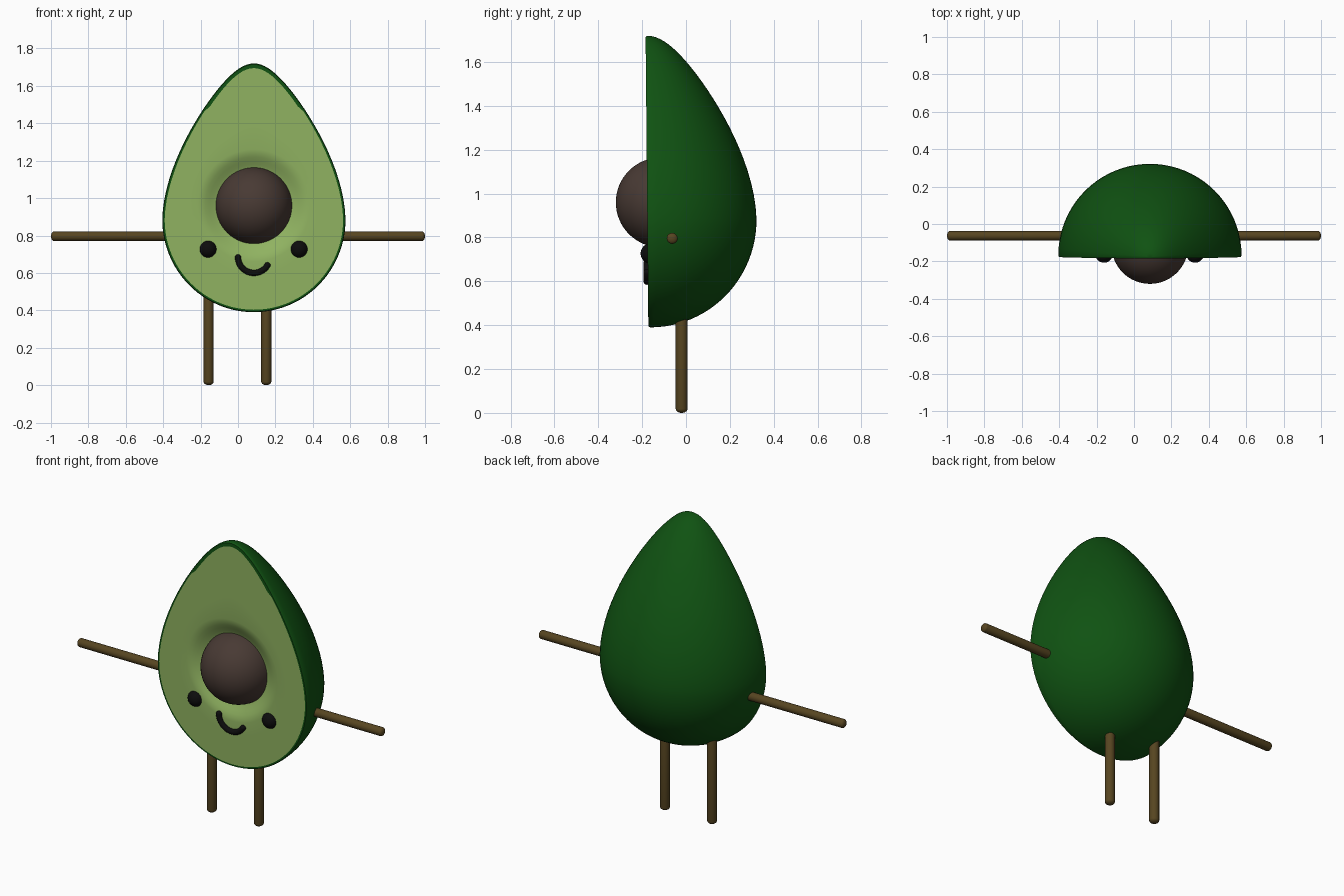
import bpy, bmesh, math
from mathutils import Vector

if "Cube" in bpy.data.objects:
    bpy.data.objects.remove(bpy.data.objects["Cube"])

CX = 0.085            # middle of the body
LOW, WIDE, TOP = 0.39, 0.885, 1.72
RADIUS = 0.49
SEED_Z = 0.96


def material(name, colour):
    m = bpy.data.materials.new(name)
    m.diffuse_color = (*colour, 1)
    m.use_nodes = True
    m.node_tree.nodes["Principled BSDF"].inputs["Base Color"].default_value = m.diffuse_color
    return m


SKIN = material("dark green skin", (0.005, 0.085, 0.006))
FLESH = material("light green flesh", (0.28, 0.45, 0.12))
SEED = material("brown seed", (0.065, 0.042, 0.034))
WOOD = material("olive brown limb", (0.095, 0.06, 0.015))
BLACK = material("black", (0.004, 0.004, 0.004))


def finish(name, bm, mats, angle=40):
    bmesh.ops.recalc_face_normals(bm, faces=bm.faces)
    me = bpy.data.meshes.new(name)
    bm.to_mesh(me)
    bm.free()
    ob = bpy.data.objects.new(name, me)
    bpy.context.collection.objects.link(ob)
    for m in mats:
        me.materials.append(m)
    smooth(ob, angle)
    return ob


def smooth(ob, angle):
    bpy.ops.object.select_all(action='DESELECT')
    ob.select_set(True)
    bpy.context.view_layer.objects.active = ob
    bpy.ops.object.shade_smooth_by_angle(angle=math.radians(angle))


def front_y(z):
    """The cut face leans forward very slightly."""
    return -0.178 - 0.0095 * (z - 1.05)


def egg(a):
    """Radius and height of the egg outline, a from -90 (bottom) to 90 (top) degrees."""
    s, c = math.sin(a), max(math.cos(a), 0)
    if s < 0:
        return RADIUS * c, WIDE + (WIDE - LOW) * s
    return RADIUS * c * (1 - 0.38 * s ** 1.6), WIDE + (TOP - WIDE) * s


# Body: half-turned egg with a narrow skin rim and a flesh face dented around the seed
def build_body():
    bm = bmesh.new()
    rows, turns = 48, 40
    prof = [egg(-math.pi / 2 + math.pi * i / rows) for i in range(1, rows)]
    bottom = bm.verts.new((CX, front_y(LOW) + 0.008, LOW))
    top = bm.verts.new((CX, front_y(TOP) + 0.008, TOP))
    cols = []
    for j in range(turns + 1):
        p = math.pi * j / turns
        cols.append([bm.verts.new((CX + r * math.cos(p),
                                   front_y(z) + 0.008 + r * math.sin(p), z)) for r, z in prof])
    for a, b in zip(cols, cols[1:]):
        bm.faces.new((bottom, a[0], b[0]))
        bm.faces.new((top, b[-1], a[-1]))
        for i in range(len(a) - 1):
            bm.faces.new((a[i], a[i + 1], b[i + 1], b[i]))

    loop = [bottom] + cols[0] + [top] + cols[-1][::-1]
    flat = [Vector((v.co.x - CX, v.co.z - SEED_Z)) for v in loop]

    def ring(points):
        out = []
        for q in points:
            t = min(max((0.30 - q.length) / 0.13, 0), 1)
            dent = 0.045 * t * t * (3 - 2 * t)
            z = SEED_Z + q.y
            out.append(bm.verts.new((CX + q.x, front_y(z) + dent, z)))
        return out

    def bridge(a, b, mat):
        for i in range(len(a)):
            k = (i + 1) % len(a)
            bm.faces.new((a[i], a[k], b[k], b[i])).material_index = mat

    lip = ring([q * 0.993 for q in flat])
    inner_pts = [q * (1 - 0.013 / q.length - (0.012 / q.length if q.y > 0.55 else 0))
                 for q in flat]
    inner = ring(inner_pts)
    bridge(loop, lip, 0)
    bridge(lip, inner, 0)
    prev = inner
    for f in (0.35, 0.7):
        nxt = ring([q.lerp(q.normalized() * 0.30, f) for q in inner_pts])
        bridge(prev, nxt, 1)
        prev = nxt
    for r in (0.30, 0.28, 0.26, 0.24, 0.22, 0.20, 0.18, 0.16):
        nxt = ring([q.normalized() * r for q in flat])
        bridge(prev, nxt, 1)
        prev = nxt
    bm.faces.new(prev).material_index = 1
    finish("body", bm, [SKIN, FLESH])


def ball(name, centre, r, mat, seg=48):
    bm = bmesh.new()
    bmesh.ops.create_uvsphere(bm, u_segments=seg, v_segments=seg // 2, radius=r)
    bmesh.ops.translate(bm, verts=bm.verts, vec=centre)
    finish(name, bm, [mat])


def tube(name, path, r, mat, cap):
    """Round bar along a path lying in one plane facing y, with rounded ends."""
    pts = [Vector(p) for p in path]
    rings = [(p, r) for p in pts]
    steps = 5

    def end(p, d):
        return [(p + d * cap * math.sin(a), r * math.cos(a))
                for a in (math.pi / 2 * k / steps for k in range(1, steps))] + \
               [(p + d * cap, r * 0.05)]

    head = end(pts[0], (pts[0] - pts[1]).normalized())[::-1]
    tail = end(pts[-1], (pts[-1] - pts[-2]).normalized())
    rings = head + rings + tail
    bm = bmesh.new()
    prev = None
    n = 20
    for i, (p, rad) in enumerate(rings):
        d = (rings[min(i + 1, len(rings) - 1)][0] - rings[max(i - 1, 0)][0]).normalized()
        u = Vector((0, 1, 0))
        w = d.cross(u)
        cur = [bm.verts.new(p + rad * (u * math.cos(2 * math.pi * k / n)
                                       + w * math.sin(2 * math.pi * k / n))) for k in range(n)]
        if prev:
            for k in range(n):
                m = (k + 1) % n
                bm.faces.new((prev[k], prev[m], cur[m], cur[k]))
        else:
            bm.faces.new(cur)
        prev = cur
    bm.faces.new(prev)
    finish(name, bm, [mat])


build_body()
ball("seed", (CX, -0.115, SEED_Z), 0.205, SEED, 64)

# Face
for side, x in (("left", -0.16), ("right", 0.327)):
    ball(side + "_eye", (x, -0.16, 0.727), 0.047, BLACK, 32)
smile = [math.radians(180 + 150 * i / 24) for i in range(25)]
tube("mouth", [(CX + 0.085 * math.cos(a), -0.178, 0.685 + 0.085 * math.sin(a)) for a in smile],
     0.016, BLACK, 0.014)

# Limbs
for side, x0, x1 in (("left", -0.985, -0.3), ("right", 0.985, 0.47)):
    tube(side + "_arm", [(x0, -0.063, 0.796), (x1, -0.063, 0.796)], 0.025, WOOD, 0.015)
for side, x in (("left", -0.157), ("right", 0.151)):
    tube(side + "_leg", [(x, -0.02, 0.018), (x, -0.02, 0.56)], 0.027, WOOD, 0.018)
